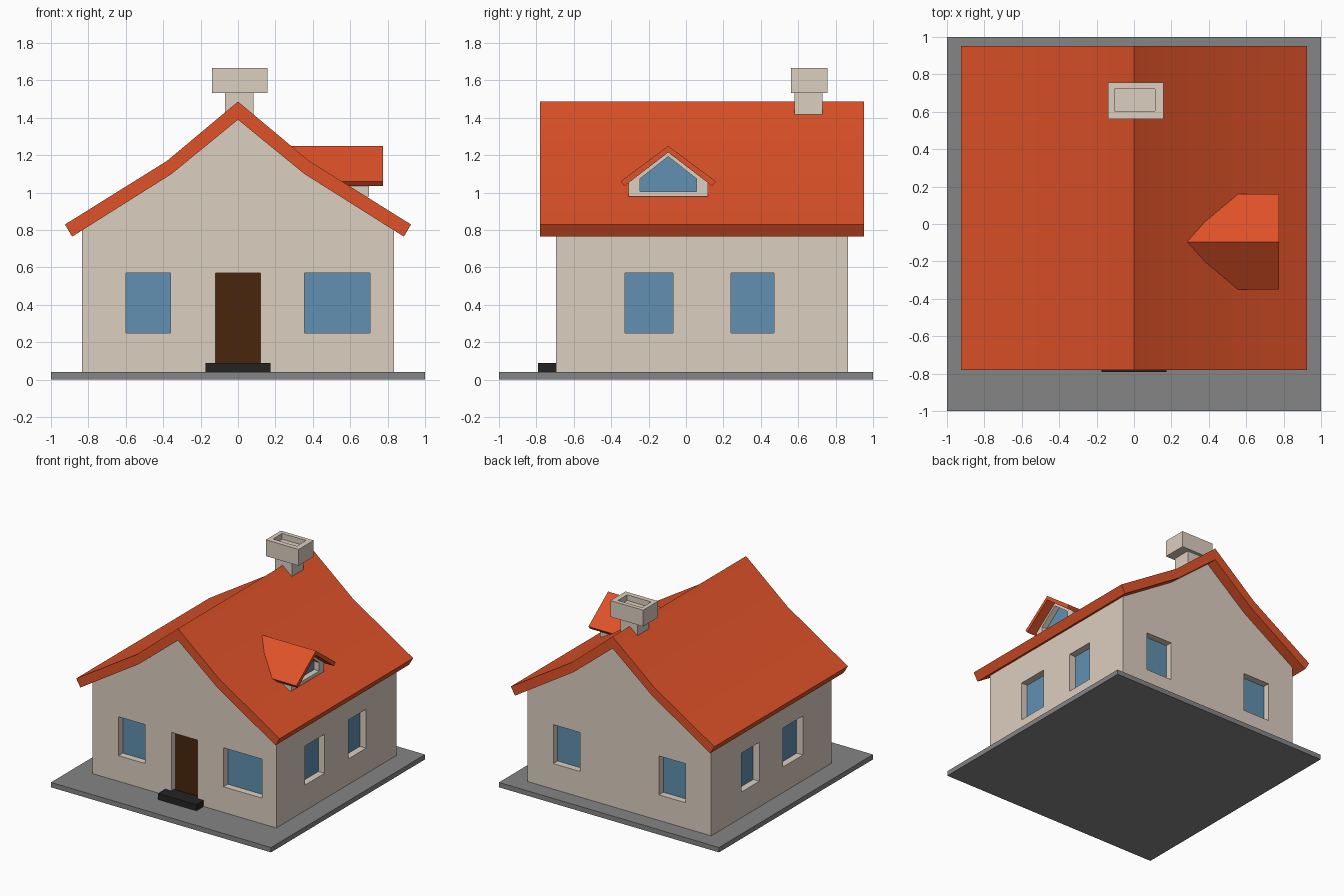
import bpy, bmesh
from mathutils import Vector

if "Cube" in bpy.data.objects:
    bpy.data.objects.remove(bpy.data.objects["Cube"])


def material(name, rgb):
    m = bpy.data.materials.new(name)
    m.diffuse_color = (*rgb, 1)
    m.use_nodes = True
    m.node_tree.nodes["Principled BSDF"].inputs["Base Color"].default_value = m.diffuse_color
    return m


WALL = material("plaster", (0.72, 0.62, 0.53))
TILE = material("roof_tile", (0.74, 0.085, 0.022))
GLASS = material("glass", (0.12, 0.28, 0.44))
WOOD = material("dark_wood", (0.065, 0.019, 0.004))
DARK = material("dark_stone", (0.017, 0.017, 0.017))
PAVING = material("paving", (0.235, 0.235, 0.235))


def prism(name, profile, axis, a, b, mat=None):
    """Extrude a 2D profile along axis 'x' (profile is y,z) or 'y' (profile is x,z)."""
    place = (lambda p, t: Vector((t, p[0], p[1]))) if axis == "x" else (lambda p, t: Vector((p[0], t, p[1])))
    bm = bmesh.new()
    ends = [[bm.verts.new(place(p, t)) for p in profile] for t in (a, b)]
    bm.faces.new(ends[0])
    bm.faces.new(ends[1])
    n = len(profile)
    for i in range(n):
        j = (i + 1) % n
        bm.faces.new((ends[0][i], ends[0][j], ends[1][j], ends[1][i]))
    bmesh.ops.recalc_face_normals(bm, faces=bm.faces)
    me = bpy.data.meshes.new(name)
    bm.to_mesh(me)
    bm.free()
    ob = bpy.data.objects.new(name, me)
    bpy.context.collection.objects.link(ob)
    if mat:
        me.materials.append(mat)
    return ob


def rect(u0, u1, z0, z1):
    return [(u0, z0), (u1, z0), (u1, z1), (u0, z1)]


def box(name, x, y, z, mat=None):
    return prism(name, rect(*x, *z), "y", *y, mat)


def cut(ob, cutter):
    mod = ob.modifiers.new("recess", "BOOLEAN")
    mod.operation, mod.solver, mod.object = "DIFFERENCE", "EXACT", cutter
    bpy.context.view_layer.objects.active = ob
    bpy.ops.object.modifier_apply(modifier=mod.name)
    bpy.data.objects.remove(cutter)


def opening(ob, name, profile, axis, face, out, mat, depth=0.06):
    """Sink a recess into a wall and put a thin panel at its back."""
    back = face - out * depth
    cut(ob, prism("cutter", profile, axis, face + out * 0.1, back, WALL))
    prism(name, profile, axis, back + out * 0.004, back - out * 0.006, mat)


def mirrored(half):
    """Mirror an open half profile that starts on the centre line."""
    return half + [(-x, z) for x, z in reversed(half) if x > 0]


# Ground slab and doorstep
box("ground", (-1, 1), (-1, 1), (0, 0.04), PAVING)
box("doorstep", (-0.175, 0.175), (-0.79, -0.66), (0.04, 0.09), DARK)

# House body with gables, tops tucked into the roof
XW, YF, YB = 0.835, -0.695, 0.865
walls = prism("walls", mirrored([(0, 1.43), (0.37, 1.13), (XW, 0.83), (XW, 0.04)]), "y", YF, YB, WALL)

# Windows and door
Z = (0.25, 0.57)
opening(walls, "front_window_left", rect(-0.60, -0.36, *Z), "y", YF, -1, GLASS)
opening(walls, "front_window_right", rect(0.355, 0.705, *Z), "y", YF, -1, GLASS)
opening(walls, "door", rect(-0.12, 0.12, 0.06, 0.57), "y", YF, -1, WOOD)
for s, side in ((1, "right"), (-1, "left")):
    u = sorted((s * 0.36, s * 0.60))
    opening(walls, "back_window_" + side, rect(*u, *Z), "y", YB, 1, GLASS)
    opening(walls, side + "_window_front", rect(-0.325, -0.07, *Z), "x", s * XW, s, GLASS)
    opening(walls, side + "_window_back", rect(0.24, 0.47, *Z), "x", s * XW, s, GLASS)

# Main roof with a slight kick in each slope
outer = [(-0.925, 0.83), (-0.38, 1.17), (0, 1.487), (0.38, 1.17), (0.925, 0.83)]
inner = [(0.887, 0.765), (0.355, 1.10), (0, 1.39), (-0.355, 1.10), (-0.887, 0.765)]
roof = prism("roof", outer + inner, "y", -0.78, 0.953, TILE)

# Dormer: walls, window and little roof
C = -0.095
dormer = prism("dormer_walls", [(C - 0.213, 0.98), (C + 0.213, 0.98), (C + 0.213, 1.06),
                                (C, 1.23), (C - 0.213, 1.06)], "x", 0.42, 0.70, WALL)
opening(dormer, "dormer_window", [(C - 0.15, 1.007), (C + 0.15, 1.007), (C + 0.15, 1.075),
                                  (C, 1.193), (C - 0.15, 1.075)], "x", 0.70, 1, GLASS, 0.05)
dormer_roof = prism("dormer_roof", [(C - 0.255, 1.06), (C, 1.25), (C + 0.255, 1.06), (C + 0.235, 1.035),
                                    (C, 1.215), (C - 0.235, 1.035)], "x", 0.285, 0.775, TILE)

# Chimney with a hollow cap
box("chimney_stack", (-0.07, 0.083), (0.58, 0.73), (1.30, 1.54), WALL)
cap = box("chimney_cap", (-0.14, 0.157), (0.562, 0.757), (1.533, 1.667), WALL)
cut(cap, box("cutter", (-0.105, 0.112), (0.603, 0.723), (1.62, 1.8), WALL))

# Soft shading across the roof kicks, crisp elsewhere
for ob in (roof, dormer_roof):
    bpy.ops.object.select_all(action="DESELECT")
    ob.select_set(True)
    bpy.context.view_layer.objects.active = ob
    bpy.ops.object.shade_smooth_by_angle()
